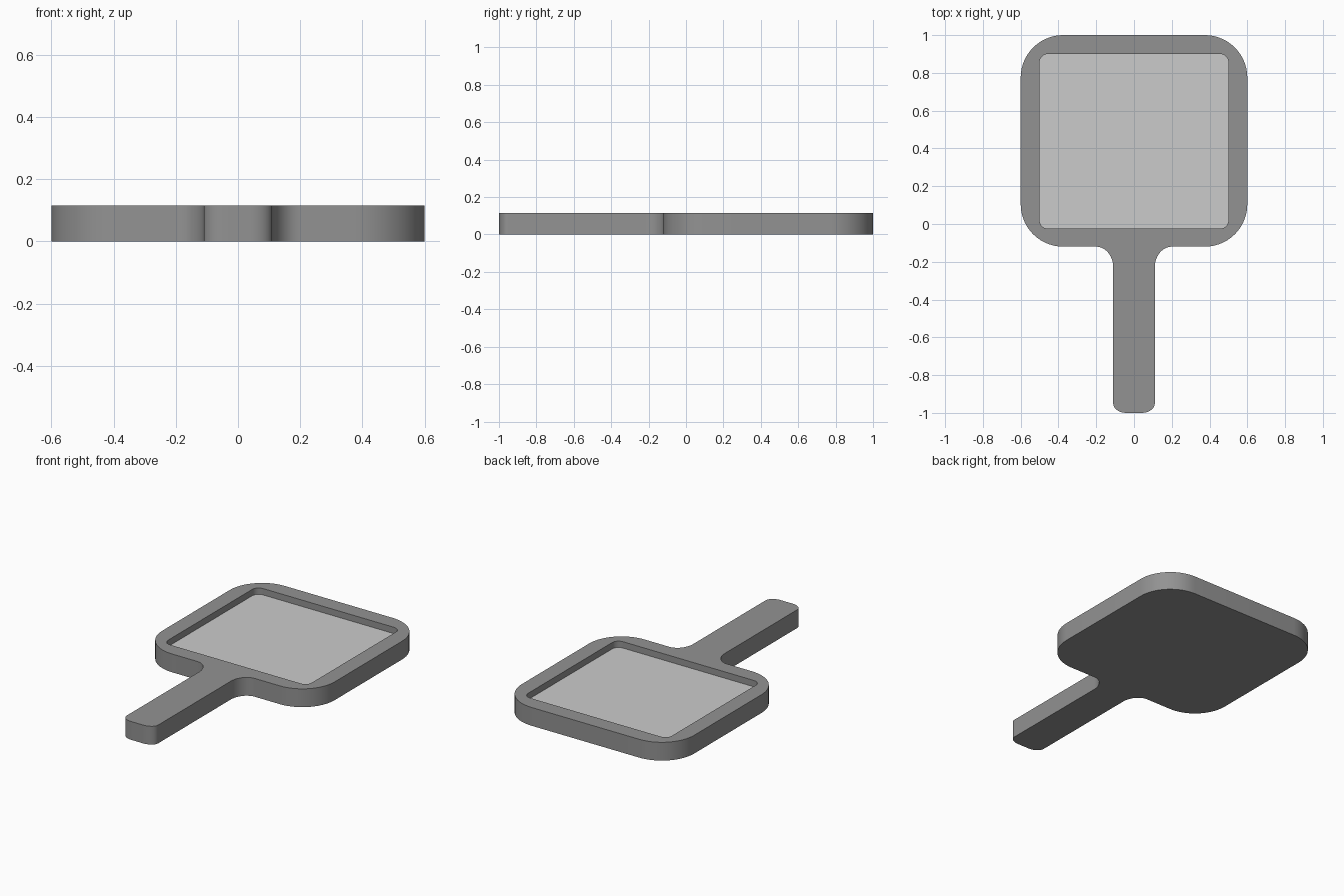
import bpy, bmesh, math

if "Cube" in bpy.data.objects:
    bpy.data.objects.remove(bpy.data.objects["Cube"])

HEIGHT, GLASS_Z, FLOOR_Z = 0.115, 0.075, 0.06


def arc(cx, cy, rx, ry, a0, a1, n=14):
    pts = []
    for i in range(n + 1):
        a = math.radians(a0 + (a1 - a0) * i / n)
        pts.append((cx + rx * math.cos(a), cy + ry * math.sin(a)))
    return pts


def mirrored(half):
    return half + [(-x, y) for x, y in reversed(half)]


def ring(bm, pts, z):
    return [bm.verts.new((x, y, z)) for x, y in pts]


def walls(bm, low, high):
    n = len(low)
    for i in range(n):
        j = (i + 1) % n
        bm.faces.new((low[i], low[j], high[j], high[i]))


def finish(bm, name, grey):
    bmesh.ops.recalc_face_normals(bm, faces=bm.faces[:])
    me = bpy.data.meshes.new(name)
    bm.to_mesh(me)
    bm.free()
    ob = bpy.data.objects.new(name, me)
    bpy.context.collection.objects.link(ob)
    mat = bpy.data.materials.new(name + "_grey")
    mat.diffuse_color = (grey, grey, grey, 1)
    mat.use_nodes = True
    mat.node_tree.nodes["Principled BSDF"].inputs["Base Color"].default_value = mat.diffuse_color
    me.materials.append(mat)
    bpy.ops.object.select_all(action='DESELECT')
    ob.select_set(True)
    bpy.context.view_layer.objects.active = ob
    bpy.ops.object.shade_smooth_by_angle(angle=math.radians(30))


# Outline: handle end, neck fillet, lower and upper head corners
outline = mirrored(
    arc(0.04, -0.95, 0.07, 0.05, -90, 0)
    + arc(0.20, -0.23, 0.09, 0.11, 180, 90)
    + arc(0.375, 0.105, 0.225, 0.225, -90, 0)
    + arc(0.375, 0.775, 0.225, 0.225, 0, 90))

# Opening for the glass
opening = mirrored(
    arc(0.455, 0.02, 0.045, 0.045, -90, 0, 8)
    + arc(0.455, 0.855, 0.045, 0.045, 0, 90, 8))

# Frame and handle in one piece, with a recess in the head
bm = bmesh.new()
base = ring(bm, outline, 0)
top = ring(bm, outline, HEIGHT)
rim = ring(bm, opening, HEIGHT)
floor = ring(bm, opening, FLOOR_Z)
walls(bm, base, top)
walls(bm, floor, rim)
bm.faces.new(base)
bm.faces.new(floor)
edges = [bm.edges.get((r[i - 1], r[i])) for r in (top, rim) for i in range(len(r))]
bmesh.ops.triangle_fill(bm, edges=edges, use_beauty=True, use_dissolve=False)
finish(bm, "mirror_frame", 0.29)

# Glass plate set in the recess
bm = bmesh.new()
low, high = ring(bm, opening, FLOOR_Z), ring(bm, opening, GLASS_Z)
walls(bm, low, high)
bm.faces.new(low)
bm.faces.new(high)
finish(bm, "mirror_glass", 0.8)
